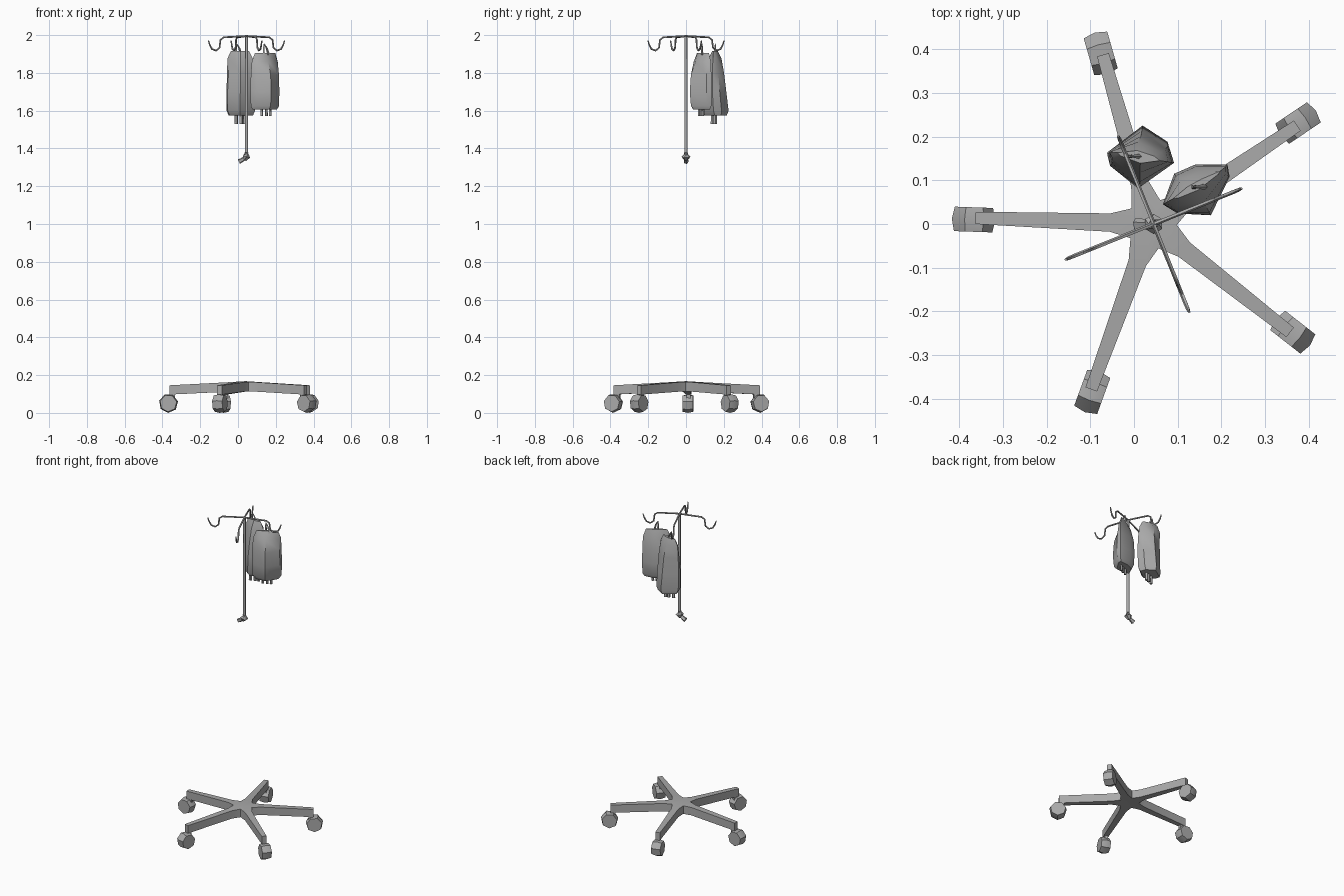
import bpy, bmesh, math
from mathutils import Vector, Matrix

if "Cube" in bpy.data.objects:
    bpy.data.objects.remove(bpy.data.objects["Cube"])

CX = 0.04                                  # axis of the stand
LEGS = [math.radians(178 - 72 * i) for i in range(5)]

grey = bpy.data.materials.new("plain grey")
grey.diffuse_color = (0.4, 0.4, 0.4, 1)
grey.use_nodes = True
grey.node_tree.nodes["Principled BSDF"].inputs["Base Color"].default_value = grey.diffuse_color


def finish(name, bm, angle=30):
    bmesh.ops.recalc_face_normals(bm, faces=bm.faces[:])
    me = bpy.data.meshes.new(name)
    bm.to_mesh(me)
    bm.free()
    ob = bpy.data.objects.new(name, me)
    bpy.context.collection.objects.link(ob)
    me.materials.append(grey)
    bpy.ops.object.select_all(action='DESELECT')
    ob.select_set(True)
    bpy.context.view_layer.objects.active = ob
    bpy.ops.object.shade_smooth_by_angle(angle=math.radians(angle))
    return ob


def loft(bm, rings):
    """Skin equal-length rings of points and cap both ends."""
    vs = [[bm.verts.new(p) for p in r] for r in rings]
    n = len(vs[0])
    for a, b in zip(vs, vs[1:]):
        for i in range(n):
            bm.faces.new((a[i], a[(i + 1) % n], b[(i + 1) % n], b[i]))
    bm.faces.new(vs[0])
    bm.faces.new(vs[-1])


def tube(bm, pts, radii, sides=5):
    pts = [Vector(p) for p in pts]
    rings = []
    for i, p in enumerate(pts):
        d = (pts[min(i + 1, len(pts) - 1)] - pts[max(i - 1, 0)]).normalized()
        u = d.orthogonal() if abs(d.z) > 0.99 else d.cross((0, 0, 1))
        u.normalize()
        v = d.cross(u)
        rings.append([p + radii[i] * (math.cos(t) * u + math.sin(t) * v)
                      for t in (math.tau * k / sides for k in range(sides))])
    loft(bm, rings)


def polar(a, r, side=0.0):
    return (CX + r * math.cos(a) - side * math.sin(a),
            r * math.sin(a) + side * math.cos(a))


# five-legged star base, sloping down towards the tips
bm = bmesh.new()
top_c = bm.verts.new((CX, 0, 0.168))
bot_c = bm.verts.new((CX, 0, 0.115))
outline = []
for a in LEGS:
    pts = [(polar(a + math.radians(36), 0.058), 0.164, 0.113),
           (polar(a, 0.095, 0.021), 0.162, 0.112),
           (polar(a, 0.403, 0.014), 0.146, 0.097),
           (polar(a, 0.403, -0.014), 0.146, 0.097),
           (polar(a, 0.095, -0.021), 0.162, 0.112)]
    outline += [(bm.verts.new((*p, t)), bm.verts.new((*p, b))) for p, t, b in pts]
n = len(outline)
for i in range(n):
    (t0, b0), (t1, b1) = outline[i], outline[(i + 1) % n]
    bm.faces.new((t0, b0, b1, t1))
for layer, centre in ((0, top_c), (1, bot_c)):
    v = [o[layer] for o in outline]
    for k in range(0, n, 5):
        bm.faces.new(v[k + 1:k + 5])
        bm.faces.new((centre, v[k], v[k + 1]))
        bm.faces.new((centre, v[k + 1], v[k + 4]))
        bm.faces.new((centre, v[k + 4], v[(k + 5) % n]))
finish("star_base", bm)

# casters: faceted wheel and short stem
for i, a in enumerate(LEGS):
    bm = bmesh.new()
    x, y = polar(a, 0.408, 0.004)
    rings = []
    for off, r in ((-0.028, 0.045), (0.0, 0.051), (0.028, 0.045)):
        ring = []
        for k in range(7):
            t = math.tau * (k + 0.3) / 7
            px, py = polar(a, 0.408 + r * math.cos(t), 0.004 + off)
            ring.append((px, py, 0.05 + r * math.sin(t)))
        rings.append(ring)
    loft(bm, rings)
    low = min(v.co.z for v in bm.verts)
    bmesh.ops.translate(bm, verts=bm.verts[:], vec=(0, 0, -low))
    finish(f"caster_wheel_{i + 1}", bm, 40)
    bm = bmesh.new()
    sx, sy = polar(a, 0.386)
    bmesh.ops.create_cube(bm, size=1, matrix=Matrix.Translation((sx, sy, 0.09))
                          @ Matrix.Rotation(a, 4, 'Z')
                          @ Matrix.Diagonal((0.026, 0.02, 0.05, 1)))
    finish(f"caster_stem_{i + 1}", bm)

# upper pole
PX = 0.045
bm = bmesh.new()
tube(bm, [(PX, 0, 1.36), (PX, 0, 1.995)], [0.009, 0.008], 6)
finish("upper_pole", bm, 70)

# clamp collar and its slanted knob at the foot of the pole
bm = bmesh.new()
tube(bm, [(PX, 0, 1.378), (PX, 0, 1.356), (PX - 0.01, 0, 1.338)],
     [0.010, 0.023, 0.010], 6)
tube(bm, [(PX - 0.005, 0, 1.352), (0.02, 0, 1.338), (0.004, 0, 1.33)],
     [0.010, 0.012, 0.014], 5)
finish("pole_clamp", bm)

# four hanging hooks
HOOK = [(0, 1.995), (0.13, 1.988), (0.148, 1.975), (0.154, 1.932),
        (0.173, 1.918), (0.196, 1.926), (0.21, 1.95), (0.217, 1.972)]
for i in range(4):
    a = math.radians(22 + 90 * i)
    bm = bmesh.new()
    tube(bm, [(PX + r * math.cos(a), r * math.sin(a), z) for r, z in HOOK],
         [0.005] * 6 + [0.0045, 0.003], 5)
    finish(f"hook_{i + 1}", bm, 50)


def bag(name, hexagon, levels):
    """Pillow bag: levels are (z, width, thickness, shift x, shift y)."""
    pts, axis = hexagon
    c = sum((Vector(p) for p in pts), Vector((0, 0))) / len(pts)
    u = Vector((math.cos(axis), math.sin(axis)))
    v = Vector((-u.y, u.x))
    rings = []
    for z, w, t, sx, sy in levels:
        ring = []
        for p in pts:
            d = Vector(p) - c
            q = c + u * d.dot(u) * w + v * d.dot(v) * t
            ring.append((q.x + sx, q.y + sy, z))
        rings.append(ring)
    bm = bmesh.new()
    loft(bm, rings)
    finish(name, bm, 35)


# rear bag
bag("rear_bag", ([(-0.064, 0.16), (0.02, 0.224), (0.08, 0.185),
                  (0.094, 0.14), (0.01, 0.072), (-0.058, 0.128)], math.radians(-12)),
    [(1.575, 0.82, 0.75, 0, 0.01), (1.60, 0.95, 0.95, 0, 0.005), (1.70, 0.97, 0.85, 0, 0),
     (1.80, 0.92, 0.68, 0, 0), (1.875, 0.86, 0.45, -0.004, 0.003),
     (1.915, 0.62, 0.18, -0.004, 0.003)])
# side bag
bag("side_bag", ([(0.066, 0.045), (0.092, 0.115), (0.14, 0.136), (0.214, 0.136),
                  (0.219, 0.108), (0.176, 0.02), (0.1, 0.024)], math.radians(30)),
    [(1.605, 0.85, 0.65, 0, 0), (1.625, 0.98, 0.9, 0, 0), (1.70, 1.0, 1.0, 0, 0),
     (1.79, 0.98, 0.9, 0, 0), (1.86, 0.92, 0.55, 0, 0.003),
     (1.905, 0.72, 0.15, 0, 0.005)])

# hanging tabs on top of the bags
for name, x, y, lean in (("rear_tab", 0.005, 0.155, -0.012), ("side_tab", 0.15, 0.085, -0.012)):
    bm = bmesh.new()
    for s in (-0.012, 0.012):
        tube(bm, [(x + s, y, 1.895), (x + lean * 0.5 + s * 0.7, y, 1.93),
                  (x + lean, y, 1.955)], [0.007, 0.005, 0.002], 4)
    finish(name, bm)

# outlet ports below the bags
for name, ports, z0, z1, r in (
        ("rear_port", [(-0.01, 0.14), (0.016, 0.15), (0.036, 0.155)], 1.59, 1.53, 0.009),
        ("side_port", [(0.125, 0.07), (0.15, 0.08), (0.17, 0.09)], 1.615, 1.572, 0.007)):
    for i, (x, y) in enumerate(ports):
        bm = bmesh.new()
        tube(bm, [(x, y, z0), (x, y, z1)], [r, r * 1.15], 5)
        finish(f"{name}_{i + 1}", bm)
